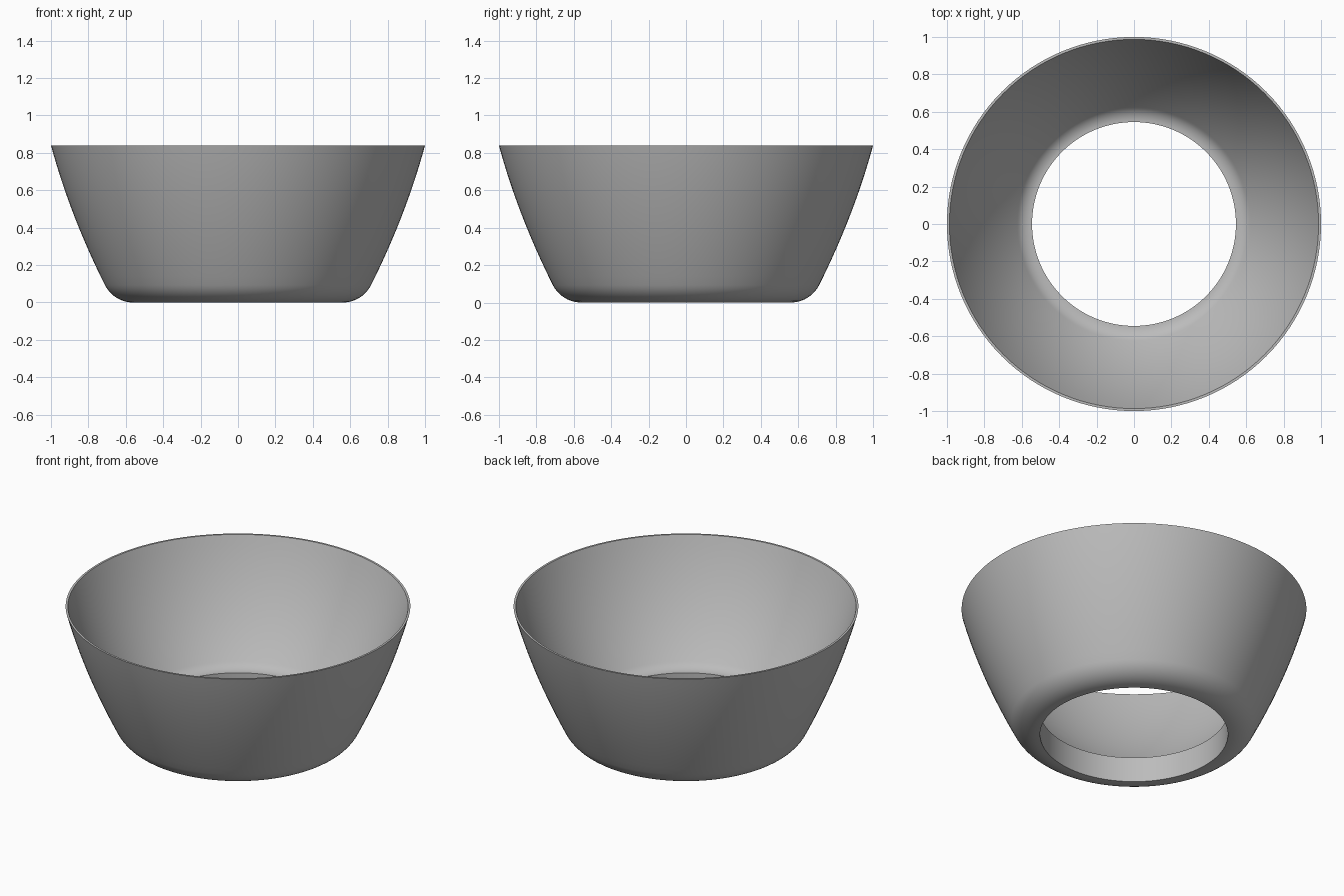
import bpy, bmesh, math

if "Cube" in bpy.data.objects:
    bpy.data.objects.remove(bpy.data.objects["Cube"])

SEGMENTS = 128


def arc(center, radius, start, end, steps):
    """Circular fillet in the (radius, height) plane, angles in degrees."""
    return [(center[0] + radius * math.cos(math.radians(start + (end - start) * i / steps)),
             center[1] + radius * math.sin(math.radians(start + (end - start) * i / steps)))
            for i in range(steps + 1)]


def bezier(a, b, c, steps):
    """Quadratic curve from a to c, without its first point."""
    pts = []
    for i in range(1, steps + 1):
        t = i / steps
        pts.append(tuple((1 - t) ** 2 * p + 2 * t * (1 - t) * q + t * t * r
                         for p, q, r in zip(a, b, c)))
    return pts


def lathe(name, profile, material):
    """Spin a closed profile around the z axis."""
    bm = bmesh.new()
    rings = []
    for r, z in profile:
        rings.append([bm.verts.new((r * math.cos(2 * math.pi * i / SEGMENTS),
                                    r * math.sin(2 * math.pi * i / SEGMENTS), z))
                      for i in range(SEGMENTS)])
    for k, low in enumerate(rings):
        high = rings[(k + 1) % len(rings)]
        for i in range(SEGMENTS):
            j = (i + 1) % SEGMENTS
            bm.faces.new((low[i], low[j], high[j], high[i]))
    bmesh.ops.recalc_face_normals(bm, faces=bm.faces)
    mesh = bpy.data.meshes.new(name)
    bm.to_mesh(mesh)
    bm.free()
    obj = bpy.data.objects.new(name, mesh)
    bpy.context.collection.objects.link(obj)
    mesh.materials.append(material)
    bpy.context.view_layer.objects.active = obj
    obj.select_set(True)
    bpy.ops.object.shade_smooth_by_angle(angle=math.radians(30))
    return obj


grey = bpy.data.materials.new("mid grey")
grey.diffuse_color = (0.5, 0.5, 0.5, 1)
grey.use_nodes = True
grey.node_tree.nodes["Principled BSDF"].inputs["Base Color"].default_value = grey.diffuse_color

# Outer skin: flat foot, rounded lower corner, bowed wall up to the rim
outer = [(0.545, 0.0)] + arc((0.56, 0.17), 0.17, -90, -27, 10)
outer += bezier(outer[-1], (0.90, 0.47), (1.0, 0.84), 16)

# Inner skin: thin rim, bowed wall down to a small fillet at the hole
fillet = arc((0.545, 0.26), 0.10, -38, -90, 8)
inner = [(0.987, 0.84)] + bezier((0.987, 0.84), (0.85, 0.46), fillet[0], 16) + fillet[1:]

# Open-bottomed bowl; the closing span of the profile is the hole wall
lathe("bowl", outer + inner, grey)
